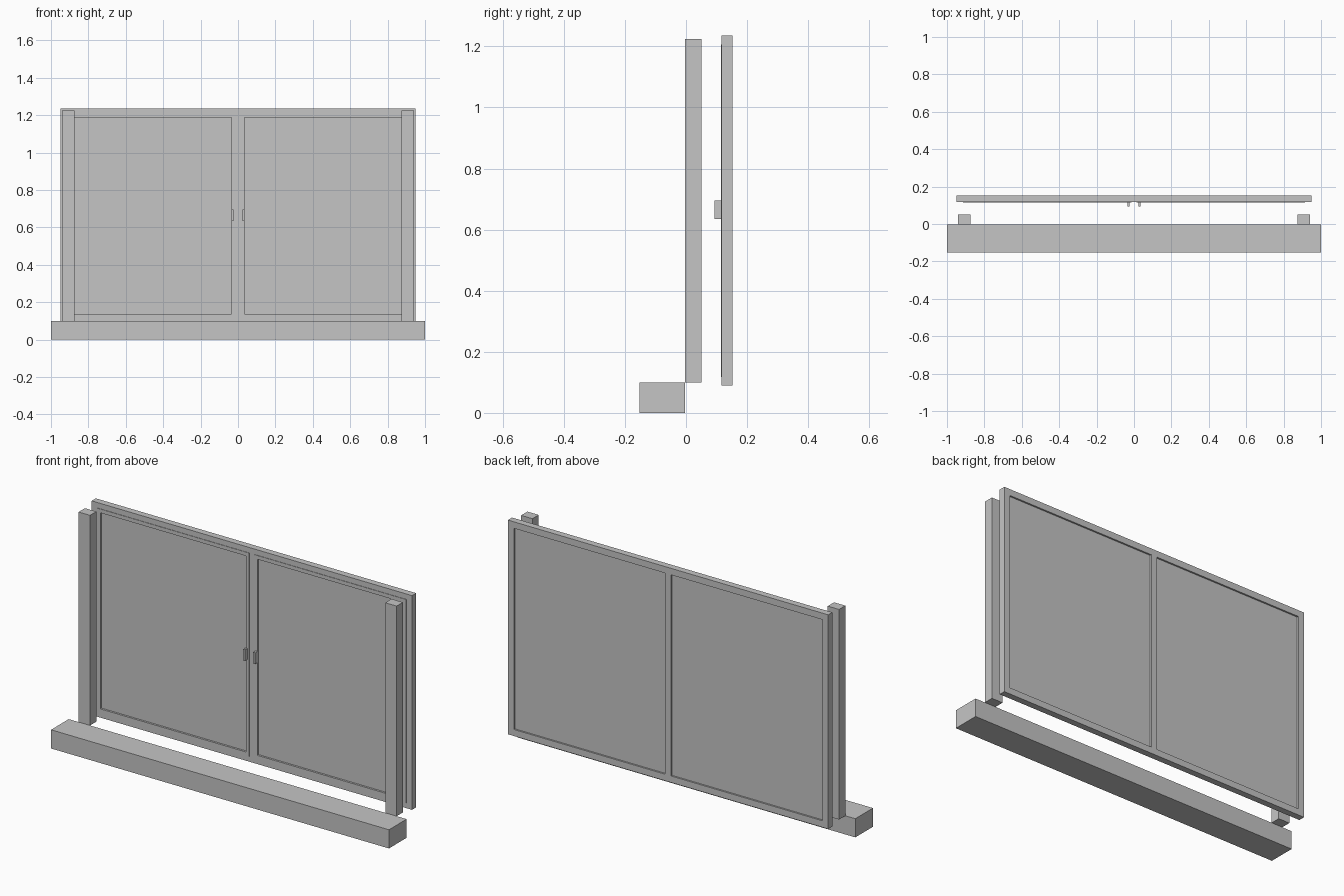
import bpy
import bmesh

cube = bpy.data.objects.get("Cube")
if cube:
    bpy.data.objects.remove(cube, do_unlink=True)

# Single plain grey finish
grey = bpy.data.materials.new("plain grey")
grey.use_nodes = True
colour = (0.56, 0.56, 0.56, 1)
grey.diffuse_color = colour
grey.node_tree.nodes["Principled BSDF"].inputs["Base Color"].default_value = colour


def make_object(name, bm):
    bmesh.ops.recalc_face_normals(bm, faces=bm.faces)
    mesh = bpy.data.meshes.new(name)
    bm.to_mesh(mesh)
    bm.free()
    mesh.materials.append(grey)
    obj = bpy.data.objects.new(name, mesh)
    bpy.context.collection.objects.link(obj)
    return obj


def box(name, x, y, z):
    """Box between (low, high) limits on each axis."""
    bm = bmesh.new()
    bmesh.ops.create_cube(bm, size=1)
    for v in bm.verts:
        for axis, (low, high) in enumerate((x, y, z)):
            v.co[axis] = high if v.co[axis] > 0 else low
    return make_object(name, bm)


def ring(name, x, y, z, bar):
    """Rectangular frame with an open middle and bars of equal width."""
    bm = bmesh.new()

    def loop(inset, depth):
        x0, x1 = x[0] + inset, x[1] - inset
        z0, z1 = z[0] + inset, z[1] - inset
        return [bm.verts.new((px, depth, pz))
                for px, pz in ((x0, z0), (x1, z0), (x1, z1), (x0, z1))]

    loops = [loop(0, y[0]), loop(bar, y[0]), loop(bar, y[1]), loop(0, y[1])]
    for a, b in zip(loops, loops[1:] + loops[:1]):
        for i in range(4):
            j = (i + 1) % 4
            bm.faces.new((a[i], a[j], b[j], b[i]))
    return make_object(name, bm)


def mirrored(side, low, high):
    return tuple(sorted((side * low, side * high)))


# Sill in front of the window
box("sill", (-1, 1), (-0.152, -0.003), (0, 0.1))

# Fixed outer frame and centre mullion
frame_y = (0.117, 0.152)
ring("outer_frame", (-0.948, 0.948), frame_y, (0.09, 1.236), 0.035)
box("mullion", (-0.0175, 0.0175), frame_y, (0.125, 1.201))

# Posts, sashes, panes and handles on both sides
for label, side in (("left", 1), ("right", -1)):
    box(label + "_post", mirrored(side, 0.874, 0.941), (-0.003, 0.05), (0.1, 1.224))
    ring(label + "_sash", mirrored(side, 0.014, 0.915), (0.1145, 0.143), (0.118, 1.207), 0.02)
    box(label + "_pane", mirrored(side, 0.034, 0.895), (0.125, 0.143), (0.138, 1.187))
    box(label + "_handle", mirrored(side, 0.024, 0.036), (0.094, 0.1145), (0.635, 0.695))
